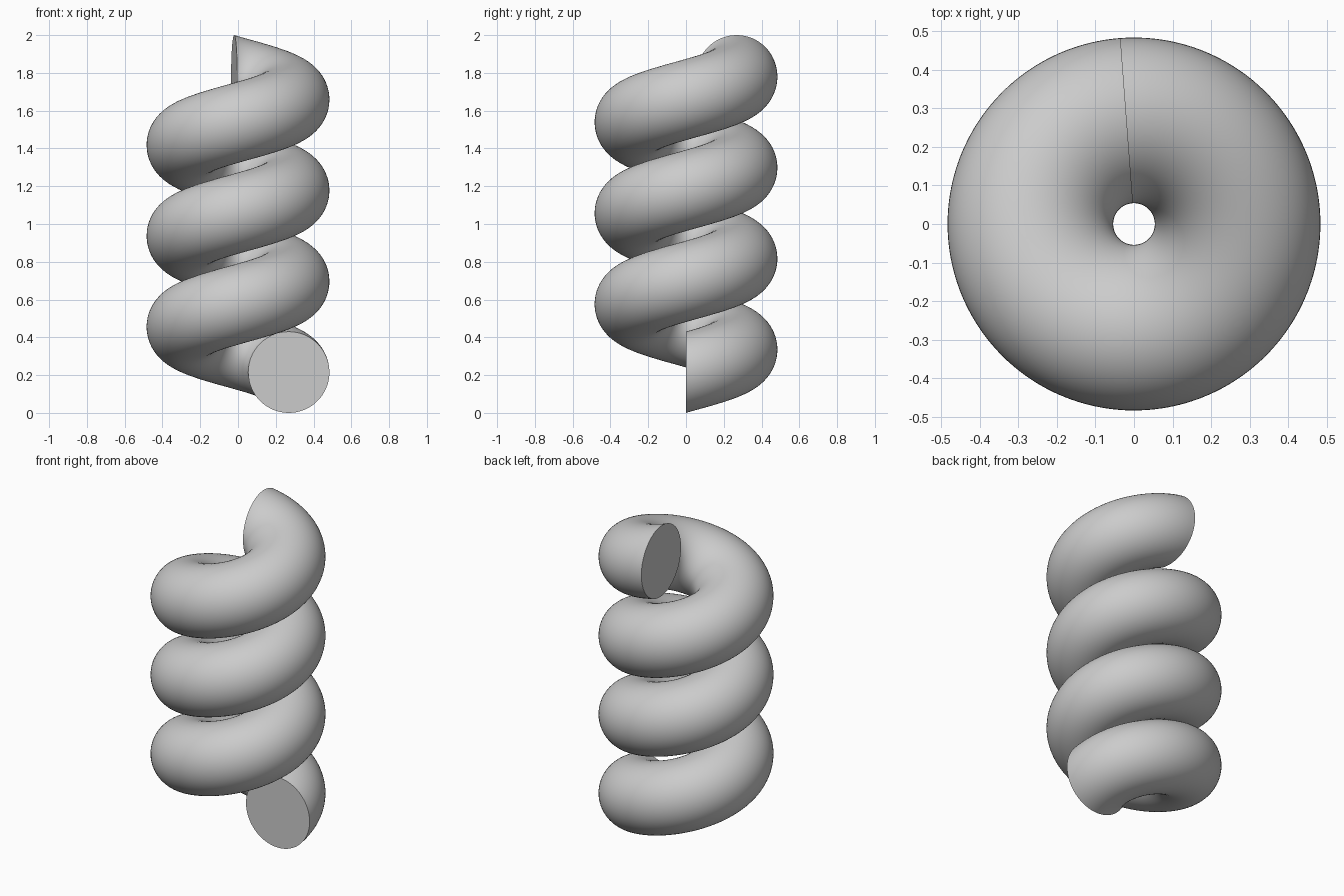
import bpy, bmesh, math
from mathutils import Matrix, Vector

cube = bpy.data.objects.get("Cube")
if cube:
    bpy.data.objects.remove(cube, do_unlink=True)

COIL_RADIUS = 0.269
TUBE_RADIUS = 0.215
TURNS = 3.262
RISE = 2 - 2 * TUBE_RADIUS
STEPS = 314

# Plain grey
grey = bpy.data.materials.new("grey")
grey.use_nodes = True
colour = (0.6, 0.6, 0.6, 1)
grey.diffuse_color = colour
grey.node_tree.nodes["Principled BSDF"].inputs["Base Color"].default_value = colour

# Upright circular section, swept up around the z axis
bm = bmesh.new()
place = Matrix.Translation((COIL_RADIUS, 0, TUBE_RADIUS)) @ Matrix.Rotation(math.pi / 2, 4, "X")
bmesh.ops.create_circle(bm, segments=64, radius=TUBE_RADIUS, matrix=place)
start = list(bm.edges)
swept = bmesh.ops.spin(bm, geom=list(bm.verts) + start, cent=(0, 0, 0), axis=(0, 0, 1),
                       dvec=Vector((0, 0, RISE / STEPS)), angle=TURNS * math.tau,
                       steps=STEPS, use_duplicate=False)
end = [e for e in swept["geom_last"] if isinstance(e, bmesh.types.BMEdge)]

# Flat end caps
for rim in (start, end):
    bmesh.ops.contextual_create(bm, geom=rim)
bmesh.ops.recalc_face_normals(bm, faces=bm.faces)

mesh = bpy.data.meshes.new("coil")
bm.to_mesh(mesh)
bm.free()
mesh.materials.append(grey)
coil = bpy.data.objects.new("coil", mesh)
bpy.context.collection.objects.link(coil)

# Smooth tube with crisp cap rims
bpy.ops.object.select_all(action="DESELECT")
coil.select_set(True)
bpy.context.view_layer.objects.active = coil
bpy.ops.object.shade_smooth_by_angle(angle=math.radians(40))
